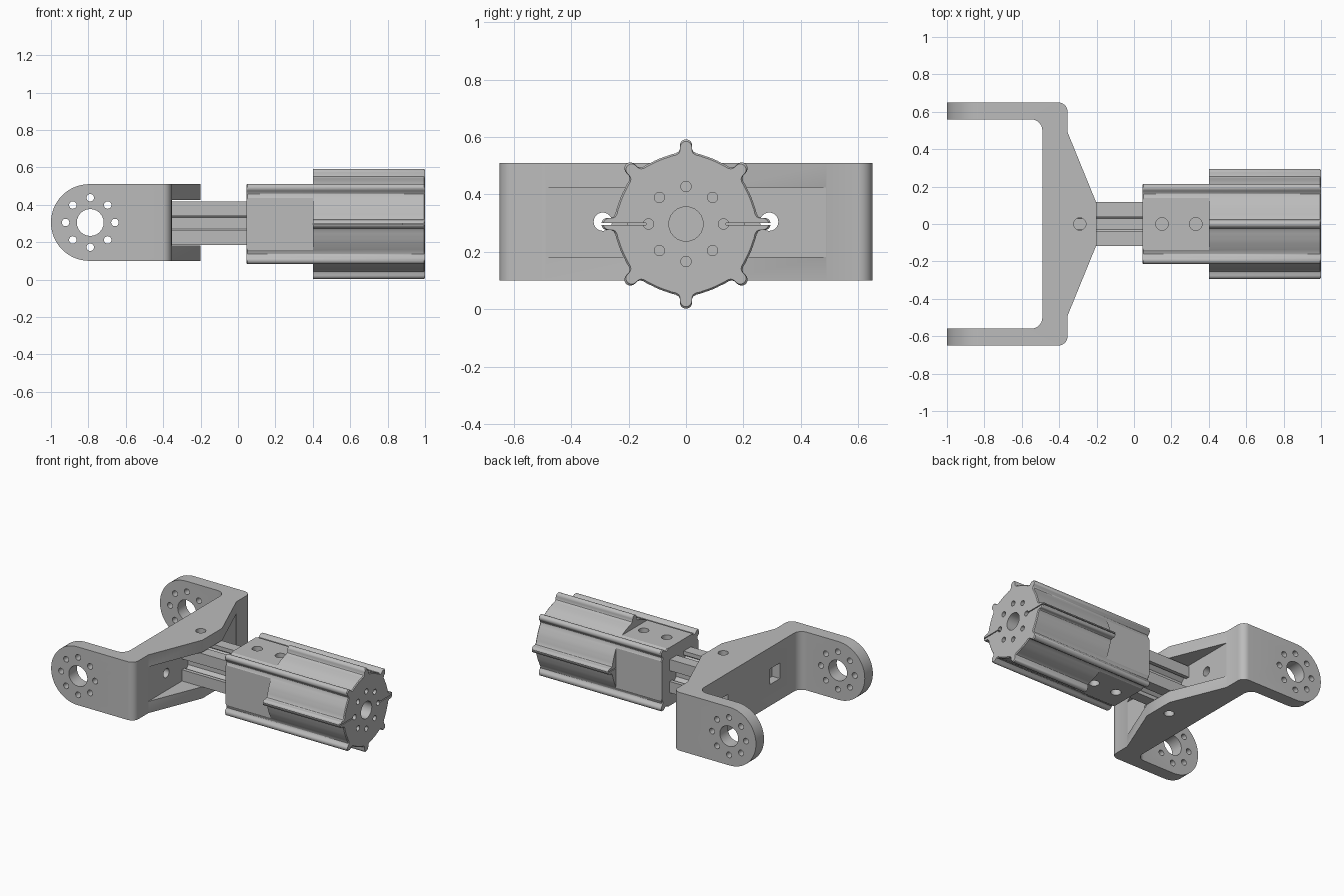
import bpy, bmesh
from math import sin, cos, pi, radians

cube = bpy.data.objects.get("Cube")
if cube:
    bpy.data.objects.remove(cube, do_unlink=True)

grey = bpy.data.materials.new("light grey")
grey.use_nodes = True
grey.diffuse_color = (0.5, 0.5, 0.5, 1)
grey.node_tree.nodes["Principled BSDF"].inputs["Base Color"].default_value = (0.5, 0.5, 0.5, 1)

CZ = 0.305   # height of the bracket axis
HZ = 0.297   # height of the handle axis


def arc(cx, cy, r, a0, a1, n=8):
    return [(cx + r * cos(radians(a0 + (a1 - a0) * i / n)),
             cy + r * sin(radians(a0 + (a1 - a0) * i / n))) for i in range(n + 1)]


def circle(cx, cy, r, n=24):
    return arc(cx, cy, r, 0, 360, n)[:-1]


def rect(x0, y0, x1, y1):
    return [(x0, y0), (x1, y0), (x1, y1), (x0, y1)]


def place(axis, a, b, t):
    return {"X": (t, a, b), "Y": (a, t, b), "Z": (a, b, t)}[axis]


def prism(name, axis, pts, lo, hi, chamfer=0, centre=(0, 0)):
    """Extrude a flat profile along an axis, with optional chamfered ends."""
    levels = [(lo, 1), (hi, 1)]
    if chamfer:
        s = 1 - chamfer * 4
        levels = [(lo, s), (lo + chamfer, 1), (hi - chamfer, 1), (hi, s)]
    bm = bmesh.new()
    cx, cy = centre
    rings = [[bm.verts.new(place(axis, cx + (a - cx) * s, cy + (b - cy) * s, t))
              for a, b in pts] for t, s in levels]
    for r0, r1 in zip(rings, rings[1:]):
        for i in range(len(pts)):
            j = (i + 1) % len(pts)
            bm.faces.new((r0[i], r0[j], r1[j], r1[i]))
    bm.faces.new(rings[0])
    bm.faces.new(rings[-1])
    bmesh.ops.recalc_face_normals(bm, faces=bm.faces)
    me = bpy.data.meshes.new(name)
    bm.to_mesh(me)
    bm.free()
    ob = bpy.data.objects.new(name, me)
    bpy.context.collection.objects.link(ob)
    me.materials.append(grey)
    return ob


def carve(ob, cutters, operation="DIFFERENCE"):
    """Apply boolean cutters to an object and remove the cutters."""
    for c in cutters:
        m = ob.modifiers.new("cut", "BOOLEAN")
        m.object, m.operation, m.solver = c, operation, "EXACT"
    bpy.context.view_layer.update()
    me = bpy.data.meshes.new_from_object(ob.evaluated_get(bpy.context.evaluated_depsgraph_get()))
    ob.modifiers.clear()
    ob.data = me
    for c in cutters:
        bpy.data.objects.remove(c, do_unlink=True)


def hole(axis, a, b, r, lo, hi):
    return prism("cutter", axis, circle(a, b, r), lo, hi)


def hole_ring(axis, a, b, ring, r, lo, hi):
    return [hole(axis, a + ring * cos(k * pi / 4), b + ring * sin(k * pi / 4), r, lo, hi)
            for k in range(8)]


# Fork bracket: U outline with gusset tips, seen from above
half = (arc(-0.55, 0.5, 0.06, 0, 90) + [(-1, 0.56), (-1, 0.65)]
        + arc(-0.405, 0.6, 0.05, 90, 0) + [(-0.355, 0.49), (-0.2, 0.11)])
outline = half + [(x, -y) for x, y in reversed(half)]
bracket = prism("fork_bracket", "Z", outline, 0.1, 0.51)
# Rounded arm ends
stadium = arc(-0.795, CZ, 0.205, 90, 270, 32) + [(-0.1, 0.1), (-0.1, 0.51)]
stadium = [(x, 0.05 + (z - 0.05) if 0.1 < z < 0.51 else (0.09 if z < CZ else 0.52))
           if x > -0.2 else (x, z) for x, z in stadium]
carve(bracket, [prism("cutter", "Y", stadium, -1, 1)], "INTERSECT")
# Gap between the gussets, arm bores, bolt holes and square nut pockets
cuts = [prism("cutter", "X", rect(-0.488, 0.182, 0.488, 0.425), -0.356, 0),
        hole("Y", -0.79, CZ, 0.072, -1, 1), hole("Z", -0.29, 0, 0.033, 0, 1)]
cuts += hole_ring("Y", -0.79, CZ, 0.132, 0.02, -1, 1)
for y in (-0.29, 0.29):
    cuts.append(hole("X", y, CZ, 0.032, -0.6, -0.3))
    cuts.append(prism("cutter", "X", rect(y - 0.055, CZ - 0.055, y + 0.055, CZ + 0.055),
                      -0.6, -0.43))
carve(bracket, cuts)

# Slotted stem: one side of the section turned four times
side = [(0.117, 0.117), (0.038, 0.117), (0.038, 0.09), (0.06, 0.075), (0.03, 0.045)]
side += [(-y, z) for y, z in reversed(side[1:])]
section = []
for k in range(4):
    c, s = cos(k * pi / 2), sin(k * pi / 2)
    section += [(y * c - z * s, y * s + z * c + 0.301) for y, z in side]
stem = prism("slotted_stem", "X", section, -0.42, 0.85)
carve(stem, [hole("X", 0, 0.301, 0.03, 0.6, 0.9)])

# Ribbed handle: eight round-tipped ribs around a drum
rib = [(0.243, -0.05), (0.246, -0.036), (0.253, -0.025), (0.262, -0.021)]
rib = rib + arc(0.274, 0, 0.021, -90, 90, 10) + [(r, -t) for r, t in reversed(rib)]
profile = []
for k in range(8):
    a = k * pi / 4
    c, s = cos(a), sin(a)
    profile += [(r * c - t * s, HZ + r * s + t * c) for r, t in rib]
    profile += arc(0, HZ, 0.246, k * 45 + 16, k * 45 + 29, 4)
handle = prism("ribbed_handle", "X", profile, 0.045, 1, 0.006, (0, HZ))
# Flats on the inner end, where four ribs are removed
cuts = []
for s in (-1, 1):
    lo, hi = sorted((s * 0.205, s * 0.4))
    cuts.append(prism("cutter", "X", rect(lo, HZ - 0.15, hi, HZ + 0.15), -0.1, 0.4))
    cuts.append(prism("cutter", "X", rect(-0.15, HZ + lo, 0.15, HZ + hi), -0.1, 0.4))
    # Clamp slits along the sides
    lo, hi = sorted((s * 0.14, s * 0.35))
    cuts.append(prism("cutter", "X", rect(lo, HZ - 0.003, hi, HZ + 0.003), 0.4, 1.1))
    # Screw holes in the upper and lower flats
    lo, hi = sorted((s * 0.11, s * 0.4))
    for x in (0.15, 0.33):
        cuts.append(hole("Z", x, 0, 0.034, HZ + lo, HZ + hi))
# End face bore and ring of small holes
cuts.append(hole("X", 0, HZ, 0.06, 0.845, 1.1))
cuts += hole_ring("X", 0, HZ, 0.131, 0.018, 0.88, 1.1)
carve(handle, cuts)

# Smooth the rounded surfaces and keep hard edges
for ob in (bracket, stem, handle):
    bpy.ops.object.select_all(action="DESELECT")
    ob.select_set(True)
    bpy.context.view_layer.objects.active = ob
    bpy.ops.object.shade_smooth_by_angle(angle=radians(32))
